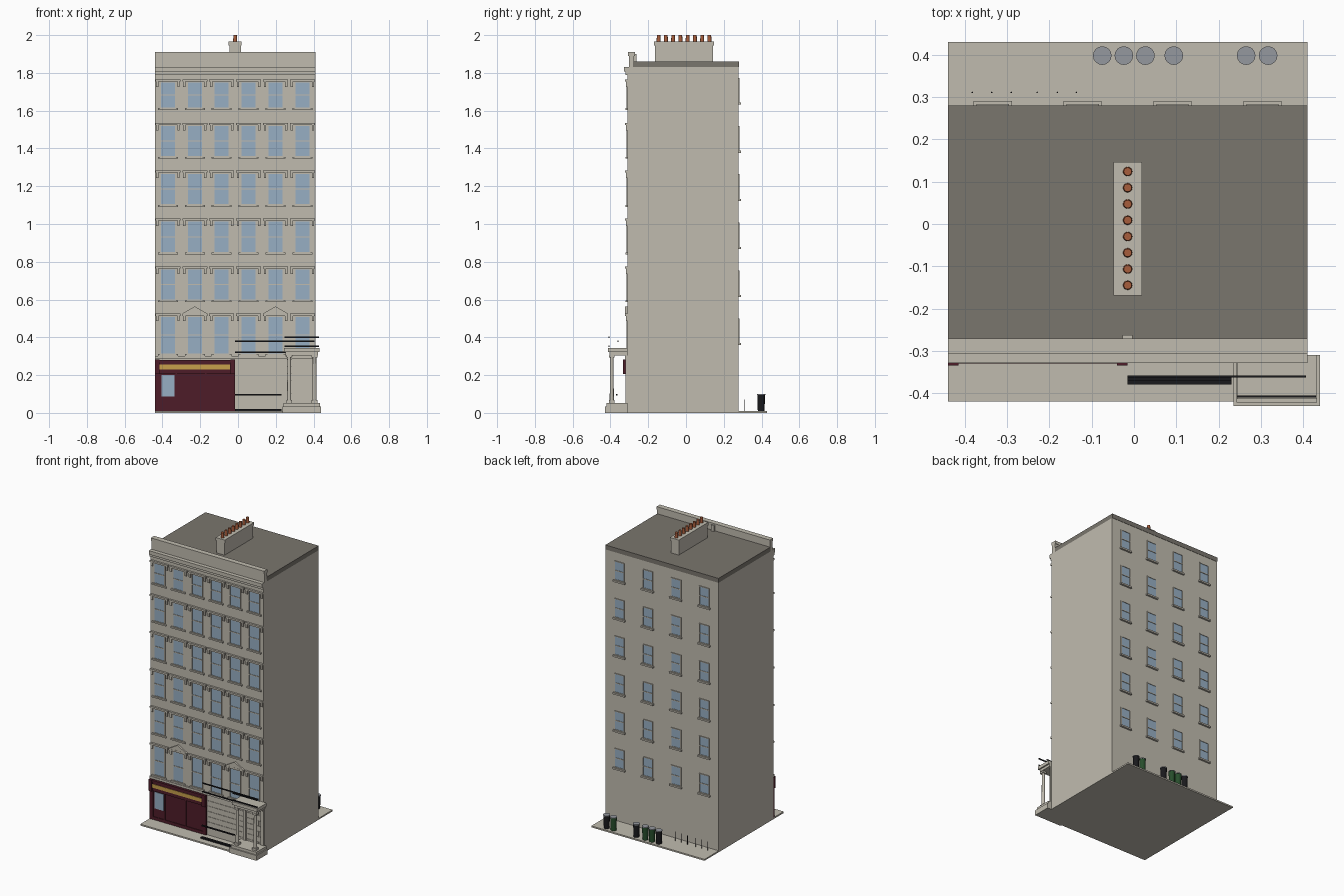
import bpy
import bmesh
from mathutils import Matrix, Vector

default_cube = bpy.data.objects.get("Cube")
if default_cube:
    bpy.data.objects.remove(default_cube, do_unlink=True)


def material(name, red, green, blue):
    mat = bpy.data.materials.new(name)
    mat.use_nodes = True
    colour = (red, green, blue, 1)
    mat.diffuse_color = colour
    mat.node_tree.nodes["Principled BSDF"].inputs["Base Color"].default_value = colour
    return mat


stone = material("pale stone", .53, .50, .43)
slate = material("roof grey", .195, .18, .155)
glass = material("window blue", .31, .43, .55)
maroon = material("shop maroon", .076, .012, .022)
gold = material("sign gold", .57, .35, .07)
clay = material("chimney clay", .39, .11, .045)
iron = material("iron black", .01, .01, .012)
green = material("bin green", .02, .075, .025)
lid_grey = material("lid grey", .3, .315, .345)


def finish(name, mat, bm):
    mesh = bpy.data.meshes.new(name)
    bm.to_mesh(mesh)
    bm.free()
    mesh.materials.append(mat)
    obj = bpy.data.objects.new(name, mesh)
    bpy.context.collection.objects.link(obj)
    return obj


def boxes(name, mat, spans):
    """One object from boxes given as (x range, y range, z range)."""
    bm = bmesh.new()
    for span in spans:
        low, high = (Vector(corner) for corner in zip(*span))
        place = Matrix.Translation((low + high) / 2) @ Matrix.Diagonal((*(high - low), 1))
        bmesh.ops.create_cube(bm, size=1, matrix=place)
    return finish(name, mat, bm)


def cylinders(name, mat, centres, radius, bottom, top, taper=1, sides=16):
    bm = bmesh.new()
    for x, y in centres:
        bmesh.ops.create_cone(bm, cap_ends=True, segments=sides, radius1=radius,
                              radius2=radius * taper, depth=top - bottom,
                              matrix=Matrix.Translation((x, y, (top + bottom) / 2)))
    for face in bm.faces:
        face.smooth = len(face.verts) == 4
    return finish(name, mat, bm)


def around(centre, half):
    return (centre - half, centre + half)


# Main masses
LEFT, RIGHT, MID = -.44, .41, -.015
FRONT, BACK = -.31, .278
wide = (LEFT, RIGHT)
boxes("ground_slab", stone, [(wide, (-.42, .43), (0, .01))])
boxes("main_walls", stone, [(wide, (FRONT, BACK), (.01, 1.83))])
boxes("roof", slate, [(wide, (-.28, BACK + .002), (1.83, 1.86))])
boxes("parapet", stone, [(wide, (-.302, -.275), (1.83, 1.89)),
                         (wide, (-.306, -.271), (1.89, 1.91)),
                         (around(MID, .012), (-.275, -.262), (1.86, 1.9))])
boxes("cornice", stone, [(wide, (-.328, -.3), (1.807, 1.832)),
                         (wide, (-.319, -.3), (1.79, 1.807))])
boxes("string_course", stone, [(wide, (-.322, FRONT), (.285, .3))])

# Chimney stack with a row of pots
boxes("chimney_stack", stone, [(around(MID, .03), (-.165, .142), (1.86, 1.945)),
                               (around(MID, .034), (-.169, .147), (1.945, 1.965))])
cylinders("chimney_pots", clay, [(MID, .124 - i * .0384) for i in range(8)],
          .011, 1.965, 2, taper=.85)


# Windows
def window_frame(x, bottom, top, half, wall, out):
    """Four frame bars and a sash bar, standing proud of the wall."""
    rim = .005
    depth = tuple(sorted((wall, wall + out * .005)))
    middle = (bottom + top) / 2
    upright = (bottom - rim, top + rim)
    return [((x - half - rim, x - half), depth, upright),
            ((x + half, x + half + rim), depth, upright),
            (around(x, half), depth, (top, top + rim)),
            (around(x, half), depth, (bottom - rim, bottom)),
            (around(x, half), depth, around(middle, .003))]


front_floors = [(.315, .508), (.6, .758), (.852, 1.012),
                (1.105, 1.266), (1.36, 1.518), (1.617, 1.748)]
frames, panes, sills, hoods, pediments = [], [], [], [], []
for floor, (bottom, top) in enumerate(front_floors):
    for column in range(6):
        x = MID + (column - 2.5) * .1425
        panes.append((around(x, .037), (FRONT - .002, FRONT), (bottom, top)))
        frames += window_frame(x, bottom, top, .037, FRONT, -1)
        sills.append((around(x, .053), (-.32, FRONT), (bottom - .014, bottom - .004)))
        hoods.append((around(x, .066), (-.323, FRONT), (top + .006, top + .018)))
        for side in (-1, 1):
            hoods.append((around(x + side * .056, .006), (-.318, FRONT),
                          (top - .022, top + .006)))
        if floor == 0 and column in (1, 4):
            pediments.append((x, top + .018))
boxes("front_glass", glass, panes)
boxes("front_window_frames", stone, frames)
boxes("front_sills", stone, sills)
boxes("window_hoods", stone, hoods)

# Triangular pediments over two first floor windows
bm = bmesh.new()
for x, z in pediments:
    outline = [(x - .066, z), (x + .066, z), (x, z + .038)]
    face = bm.faces.new([bm.verts.new((px, -.322, pz)) for px, pz in outline])
    made = bmesh.ops.extrude_face_region(bm, geom=[face])["geom"]
    bmesh.ops.translate(bm, vec=(0, .012, 0),
                        verts=[v for v in made if isinstance(v, bmesh.types.BMVert)])
bmesh.ops.recalc_face_normals(bm, faces=bm.faces)
finish("pediments", stone, bm)

frames, panes, sills = [], [], []
for floor in range(6):
    bottom = .375 + floor * .2545
    top = bottom + .12
    for column in range(4):
        x = MID + (column - 1.5) * .2125
        panes.append((around(x, .033), (BACK, BACK + .002), (bottom, top)))
        frames += window_frame(x, bottom, top, .033, BACK, 1)
        sills.append((around(x, .045), (BACK, .291), (bottom - .016, bottom - .005)))
boxes("back_glass", glass, panes)
boxes("back_window_frames", stone, frames)
boxes("back_sills", stone, sills)

# Shop front
shop = (LEFT, MID)
boxes("shop_panel", maroon, [(shop, (-.316, FRONT), (.01, .21)),
                             (shop, (-.32, FRONT), (.01, .03))])
boxes("shop_fascia", maroon, [(shop, (-.326, FRONT), (.207, .275)),
                              (shop, (-.33, FRONT), (.268, .28))])
ends = [(LEFT, LEFT + .025), (MID - .025, MID)]
boxes("shop_consoles", maroon, [(end, (-.334, FRONT), (.205, .282)) for end in ends])
boxes("shop_pilasters", maroon, [(end, (-.321, FRONT), (.01, .205)) for end in ends]
      + [(around(x, .004), (-.32, FRONT), (.01, .207)) for x in (-.328, -.17)])
boxes("shop_sign", gold, [((-.415, -.043), (-.329, -.326), (.23, .255))])
boxes("shop_window", glass, [((-.405, -.335), (-.319, FRONT), (.088, .2))])

# Rusticated ground floor courses
courses = []
for row in range(7):
    z = .03 + row * .036
    edge = MID + .002
    step = .06 if row % 2 else .03
    while edge < RIGHT - .002:
        end = min(edge + step, RIGHT)
        courses.append(((edge, end - .002), (-.313, FRONT), (z, z + .034)))
        edge, step = end, .06
boxes("rusticated_courses", stone, courses)

# Entrance porch
boxes("porch_step", stone, [((.235, .44), (-.43, FRONT), (0, .035)),
                            ((.242, .433), (-.422, FRONT), (.035, .053))])
boxes("porch_roof", stone, [((.252, .423), (-.405, FRONT), (.305, .322)),
                            ((.243, .432), (-.413, FRONT), (.322, .344))])
posts = [(x, -.393) for x in (.271, .405)]
cylinders("porch_columns", stone, posts, .011, .053, .305, taper=.85)
boxes("column_blocks", stone, [(around(x, .015), around(y, .015), heights)
                               for x, y in posts for heights in ((.053, .068), (.293, .305))])
boxes("porch_pilasters", stone, [(around(x, .011), (-.32, FRONT), (.053, .305))
                                 for x, y in posts])

# Iron rails
boxes("balcony_rails", iron, [((MID, .406), around(-.36, .0025), around(.38, .004)),
                              ((MID, .406), around(-.36, .0025), around(.322, .004))])
boxes("porch_rails", iron, [((.245, .43), around(-.408, .0025), around(z, .004))
                            for z in (.4, .352)])
boxes("area_railing", iron, [((MID, .23), around(-.367, .004), around(.095, .004)),
                             ((MID, .23), (-.379, -.362), (.005, .02))])

# Bins and slim posts behind the building
black_bins = [(x, .398) for x in (-.075, .094, .317)]
green_bins = [(x, .398) for x in (-.024, .027, .265)]
cylinders("black_bins", iron, black_bins, .018, .01, .095, taper=1.12)
cylinders("green_bins", green, green_bins, .018, .01, .095, taper=1.12)
cylinders("bin_lids", lid_grey, black_bins + green_bins, .022, .095, .1)
cylinders("yard_posts", iron, [(x, .311) for x in (-.382, -.336, -.29, -.229, -.181, -.136)],
          .0018, .01, .07, sides=8)
